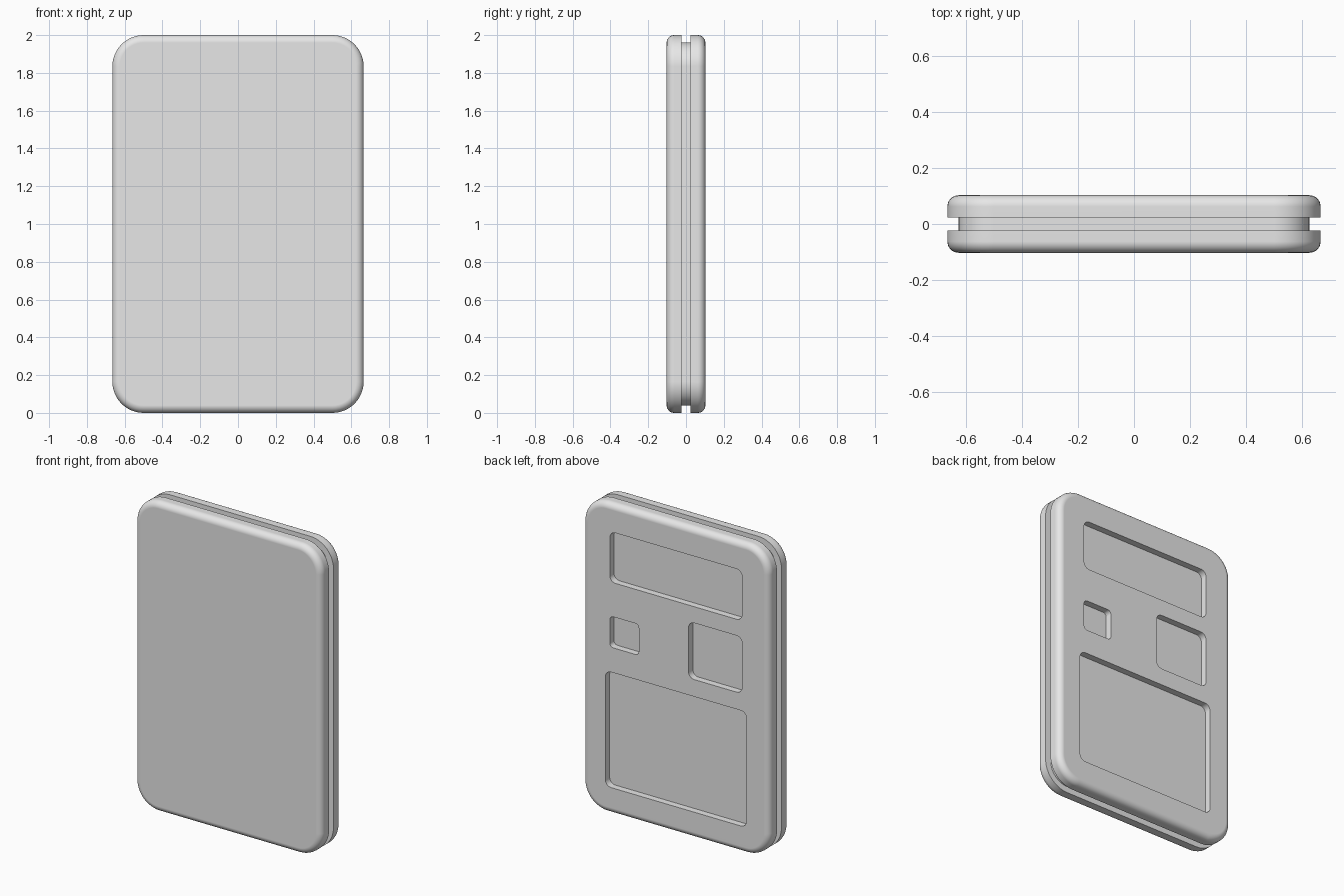
import bpy, bmesh, math

cube = bpy.data.objects.get("Cube")
if cube:
    bpy.data.objects.remove(cube, do_unlink=True)

grey = bpy.data.materials.new("plain grey")
grey.use_nodes = True
colour = (0.8, 0.8, 0.8, 1)
grey.diffuse_color = colour
grey.node_tree.nodes["Principled BSDF"].inputs["Base Color"].default_value = colour


def outline(x0, x1, z0, z1, radius, steps=12):
    """Rounded rectangle in the x-z plane."""
    pts = []
    corners = [(x1, z1, -1, -1), (x0, z1, 1, -1), (x0, z0, 1, 1), (x1, z0, -1, 1)]
    for q, (x, z, sx, sz) in enumerate(corners):
        for i in range(steps + 1):
            a = math.radians(90) * (q + i / steps)
            pts.append((x + radius * (sx + math.cos(a)), z + radius * (sz + math.sin(a))))
    return pts


def add_prism(bm, rect, radius, profile, steps=12):
    """Stack of rounded rectangles; profile holds (y, inset) pairs."""
    x0, x1, z0, z1 = rect
    rings = []
    for y, d in profile:
        pts = outline(x0 + d, x1 - d, z0 + d, z1 - d, radius - d, steps)
        rings.append([bm.verts.new((x, y, z)) for x, z in pts])
    for a, b in zip(rings, rings[1:]):
        for i in range(len(a)):
            j = (i + 1) % len(a)
            bm.faces.new((a[i], a[j], b[j], b[i]))
    bm.faces.new(rings[0])
    bm.faces.new(rings[-1])


def make(name, prisms):
    bm = bmesh.new()
    for args in prisms:
        add_prism(bm, *args)
    bmesh.ops.recalc_face_normals(bm, faces=bm.faces)
    mesh = bpy.data.meshes.new(name)
    bm.to_mesh(mesh)
    bm.free()
    mesh.materials.append(grey)
    obj = bpy.data.objects.new(name, mesh)
    bpy.context.collection.objects.link(obj)
    return obj


def smooth(obj):
    bpy.ops.object.select_all(action='DESELECT')
    obj.select_set(True)
    bpy.context.view_layer.objects.active = obj
    bpy.ops.object.shade_smooth_by_angle(angle=math.radians(30))
    mod = obj.modifiers.new("Even shading", 'WEIGHTED_NORMAL')
    mod.keep_sharp = True


HALF, EDGE, GAP, BACK = 0.665, 0.04, 0.023, 0.1025
PLATE = (-HALF, HALF, 0, 2)


def plate_profile(side):
    """Straight side from the groove, then a rounded outer edge."""
    pts = [(side * GAP, 0)]
    for i in range(9):
        a = math.radians(90) * i / 8
        pts.append((side * (BACK - EDGE + EDGE * math.sin(a)), EDGE * (1 - math.cos(a))))
    return pts


# Two outer plates and the narrower core between them
front_plate = make("front_plate", [(PLATE, 0.165, plate_profile(-1))])
back_plate = make("back_plate", [(PLATE, 0.165, plate_profile(1))])
core = make("core", [((-0.625, 0.625, 0.04, 1.96), 0.125, [(-GAP, 0), (GAP, 0)])])

# Shallow pockets in the back: x0, x1, z0, z1, corner radius
pockets = [
    (-0.472, 0.472, 1.495, 1.82, 0.04),
    (0.265, 0.472, 1.075, 1.275, 0.025),
    (-0.472, -0.09, 1.025, 1.39, 0.04),
    (-0.503, 0.503, 0.17, 0.915, 0.04),
]
DEPTH = 0.043
cutter = make("pocket_cutter", [(p[:4], p[4], [(BACK - DEPTH, 0), (BACK + 0.05, 0)], 6)
                                for p in pockets])
cutter.hide_render = True
cut = back_plate.modifiers.new("Pockets", 'BOOLEAN')
cut.operation = 'DIFFERENCE'
cut.solver = 'EXACT'
cut.object = cutter
bpy.context.view_layer.objects.active = back_plate
bpy.ops.object.modifier_apply(modifier="Pockets")
bpy.data.objects.remove(cutter, do_unlink=True)

for part in (front_plate, back_plate, core):
    smooth(part)
